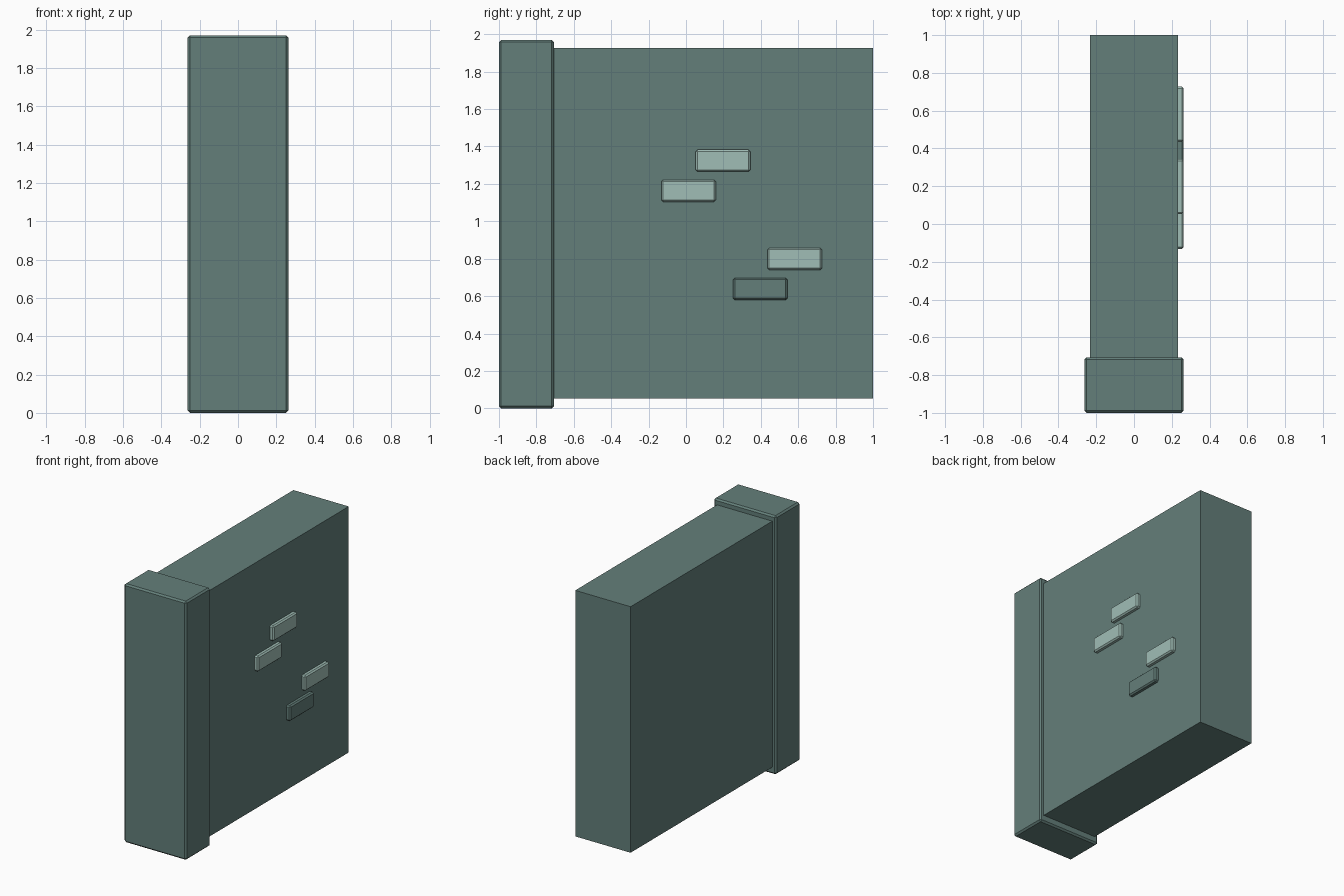
import bpy, bmesh

if "Cube" in bpy.data.objects:
    bpy.data.objects.remove(bpy.data.objects["Cube"])


def material(name, rgb):
    m = bpy.data.materials.new(name)
    m.diffuse_color = (*rgb, 1)
    m.use_nodes = True
    m.node_tree.nodes["Principled BSDF"].inputs["Base Color"].default_value = m.diffuse_color
    return m


stone = material("dark stone", (0.127, 0.212, 0.195))
pale = material("pale stone", (0.352, 0.515, 0.468))


def block(name, lo, hi, mat, bevel=0.0):
    """Box between two corners, with optional chamfered edges."""
    bm = bmesh.new()
    bmesh.ops.create_cube(bm, size=1)
    for v in bm.verts:
        for i in range(3):
            v.co[i] = (lo[i] + hi[i]) / 2 + v.co[i] * (hi[i] - lo[i])
    if bevel:
        bmesh.ops.bevel(bm, geom=bm.edges[:], offset=bevel, segments=1,
                        affect='EDGES', profile=0.5)
    me = bpy.data.meshes.new(name)
    bm.to_mesh(me)
    bm.free()
    me.materials.append(mat)
    ob = bpy.data.objects.new(name, me)
    bpy.context.collection.objects.link(ob)
    return ob


# Main wall slab and the chamfered end pillar
block("wall", (-0.233, -0.72, 0.053), (0.233, 1.0, 1.927), stone)
block("end_pillar", (-0.263, -1.0, 0.0), (0.263, -0.706, 1.97), stone, 0.012)

# Raised bricks on the right side: three pale, one wall-coloured
bricks = [(0.052, 1.265, pale), (-0.132, 1.104, pale),
          (0.435, 0.74, pale), (0.251, 0.58, stone)]
for n, (y, z, mat) in enumerate(bricks):
    block(f"brick_{n + 1}", (0.18, y, z), (0.263, y + 0.292, z + 0.118), mat, 0.01)
